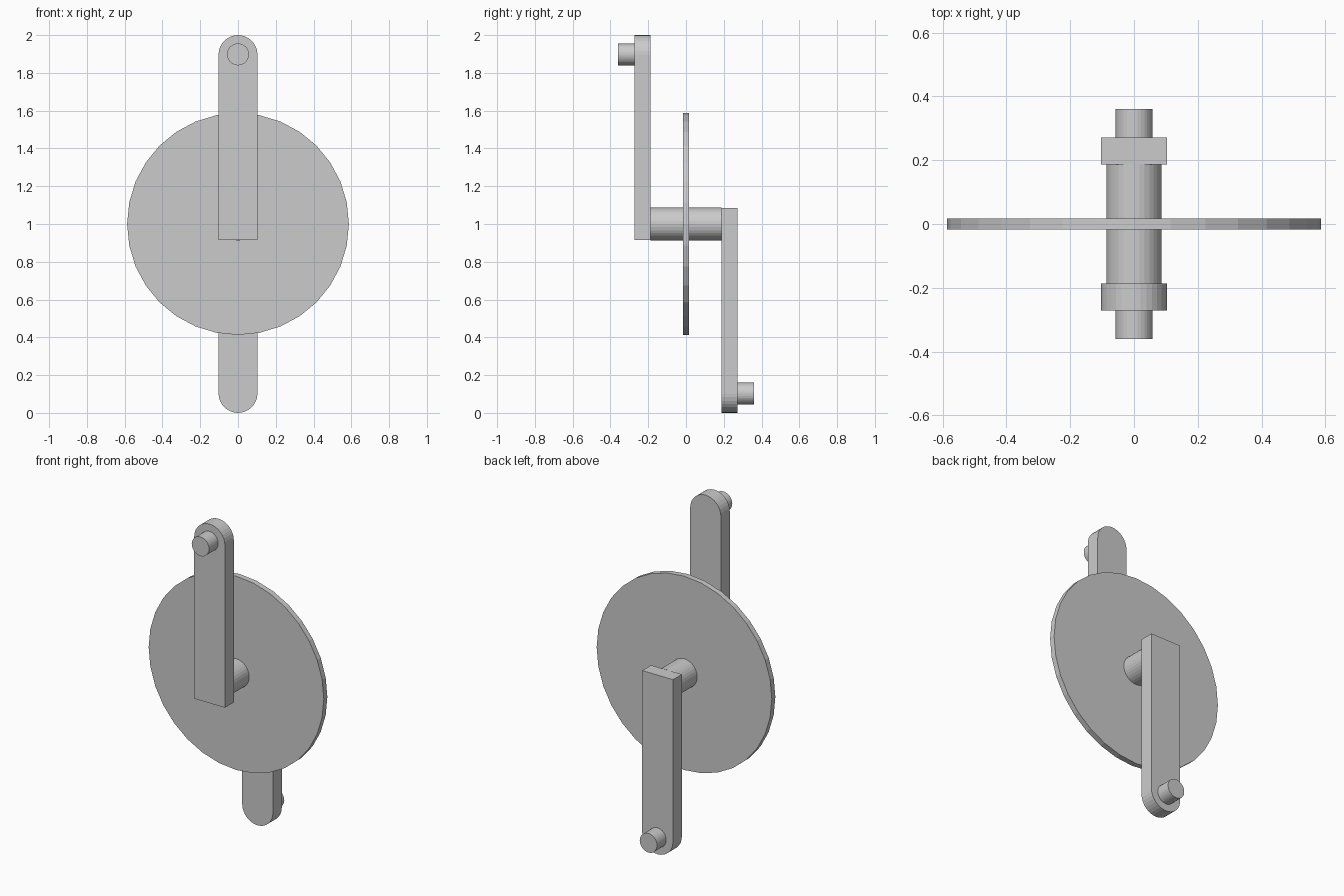
import bpy, bmesh
from math import pi, cos, sin
from mathutils import Matrix

if "Cube" in bpy.data.objects:
    bpy.data.objects.remove(bpy.data.objects["Cube"])

CENTRE_Z = 1.0
ARM_R = 0.103
PIN_Z = 0.898       # crank throw, measured from the axle


def add_object(name, bm, flip=False):
    """Place a mesh built around the axle; flip turns it half a turn about x."""
    if flip:
        bmesh.ops.rotate(bm, verts=bm.verts, matrix=Matrix.Rotation(pi, 3, 'X'))
    bmesh.ops.recalc_face_normals(bm, faces=bm.faces)
    mesh = bpy.data.meshes.new(name)
    bm.to_mesh(mesh)
    bm.free()
    obj = bpy.data.objects.new(name, mesh)
    obj.location.z = CENTRE_Z
    bpy.context.collection.objects.link(obj)


def cylinder(name, radius, y0, y1, z=0.0, flip=False):
    """32-sided cylinder lying along y."""
    bm = bmesh.new()
    place = Matrix.Translation((0, (y0 + y1) / 2, z)) @ Matrix.Rotation(pi / 2, 4, 'X')
    bmesh.ops.create_cone(bm, cap_ends=True, segments=32, radius1=radius,
                          radius2=radius, depth=y1 - y0, matrix=place)
    add_object(name, bm, flip)


def crank_arm(name, y0, y1, flip=False):
    """Flat bar with a square inner end and a half-round outer end."""
    profile = [(-ARM_R, -0.085), (ARM_R, -0.085)]
    profile += [(ARM_R * cos(pi * i / 16), 0.897 + ARM_R * sin(pi * i / 16))
                for i in range(17)]
    bm = bmesh.new()
    face = bm.faces.new([bm.verts.new((x, y0, z)) for x, z in profile])
    ext = bmesh.ops.extrude_face_region(bm, geom=[face], use_keep_orig=True)
    moved = [g for g in ext["geom"] if isinstance(g, bmesh.types.BMVert)]
    bmesh.ops.translate(bm, verts=moved, vec=(0, y1 - y0, 0))
    add_object(name, bm, flip)


# Central disc and axle
cylinder("disc", 0.587, -0.017, 0.017)
cylinder("axle", 0.087, -0.188, 0.188)

# Opposed cranks: front one points up, back one points down
for side, flip in (("front", False), ("back", True)):
    crank_arm(side + "_crank_arm", -0.272, -0.187, flip)
    cylinder(side + "_pedal_pin", 0.058, -0.36, -0.27, PIN_Z, flip)
